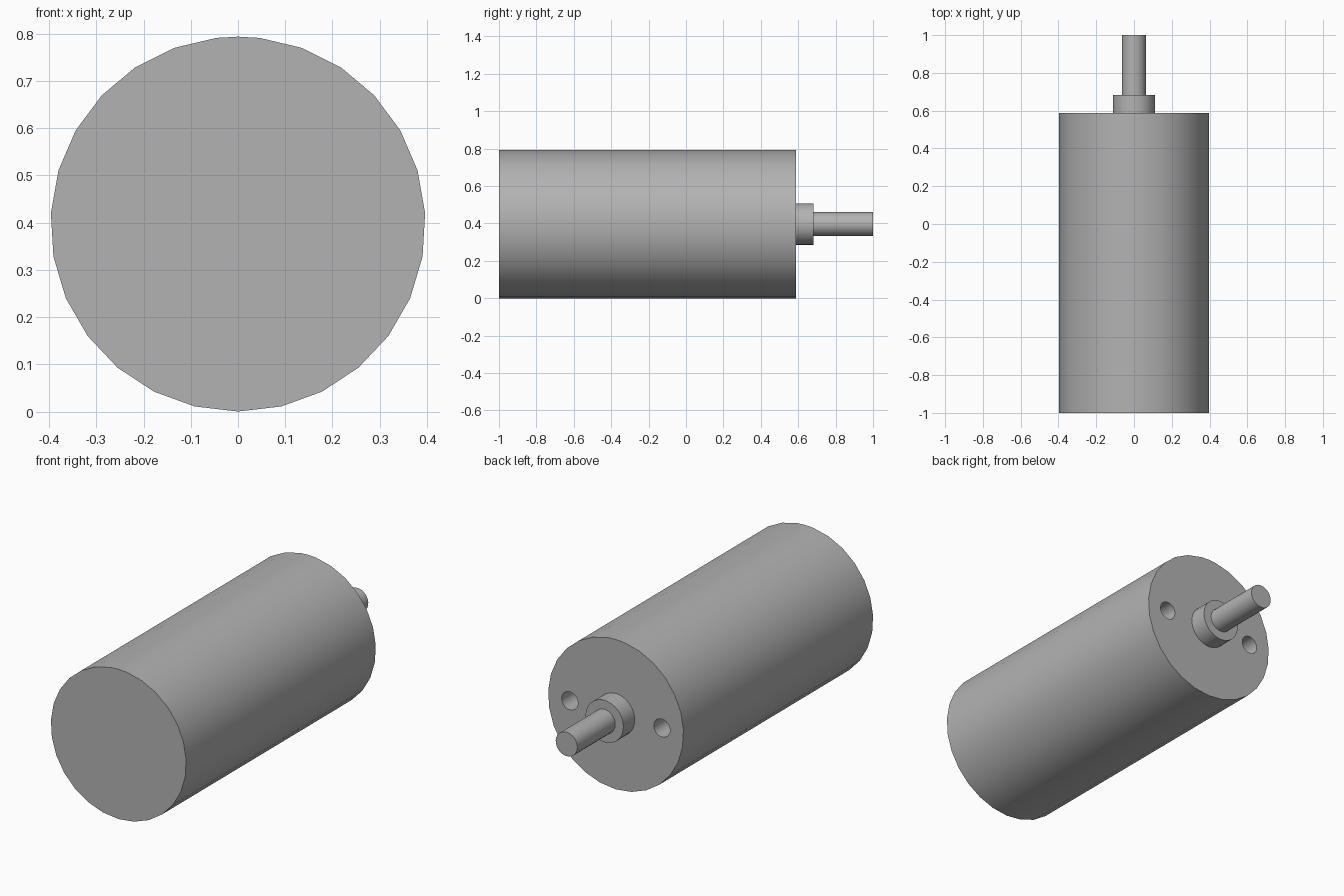
import bpy, bmesh
from math import sin, cos, pi

cube = bpy.data.objects.get("Cube")
if cube:
    bpy.data.objects.remove(cube, do_unlink=True)

MM = 2 / 63            # motor is 63 mm long over all
RADIUS = 12.5 * MM     # body radius, also the height of the axis
SIDES = 27
FACE_Y = -1 + 50 * MM  # mounting face

steel = bpy.data.materials.new("Steel grey")
steel.use_nodes = True
GREY = (0.45, 0.45, 0.45, 1)
steel.diffuse_color = GREY
steel.node_tree.nodes["Principled BSDF"].inputs["Base Color"].default_value = GREY


def rod(name, radius, y0, y1, x=0):
    """Cylinder along y: a vertex at the bottom and a seam vertex at the top."""
    angles = [2 * pi * i / SIDES for i in range(SIDES)] + [pi]
    bm = bmesh.new()
    ring = [bm.verts.new((x + radius * sin(a), y0, RADIUS - radius * cos(a)))
            for a in sorted(angles)]
    base = bm.faces.new(ring)
    out = bmesh.ops.extrude_face_region(bm, geom=[base], use_keep_orig=True)
    for v in out["geom"]:
        if isinstance(v, bmesh.types.BMVert):
            v.co.y = y1
    bmesh.ops.recalc_face_normals(bm, faces=bm.faces)
    mesh = bpy.data.meshes.new(name)
    bm.to_mesh(mesh)
    bm.free()
    mesh.materials.append(steel)
    obj = bpy.data.objects.new(name, mesh)
    bpy.context.collection.objects.link(obj)
    return obj


def activate(obj):
    bpy.ops.object.select_all(action="DESELECT")
    obj.select_set(True)
    bpy.context.view_layer.objects.active = obj


# Body, collar and output shaft
body = rod("motor_body", RADIUS, -1, FACE_Y)
collar = rod("shaft_collar", 3.5 * MM, FACE_Y - 0.01, FACE_Y + 3 * MM)
shaft = rod("output_shaft", 2 * MM, FACE_Y + 2.5 * MM, 1)

# Two blind screw holes in the mounting face
for side in (-1, 1):
    cutter = rod("screw_hole_cutter", 1.5 * MM, FACE_Y - 5 * MM, FACE_Y + MM,
                 side * 8.5 * MM)
    cutter.hide_render = True
    cut = body.modifiers.new("screw_hole", "BOOLEAN")
    cut.operation = "DIFFERENCE"
    cut.solver = "EXACT"
    cut.object = cutter
    activate(body)
    bpy.ops.object.modifier_apply(modifier=cut.name)
    bpy.data.objects.remove(cutter, do_unlink=True)

for part in (body, collar, shaft):
    activate(part)
    bpy.ops.object.shade_smooth_by_angle(angle=pi / 6)
